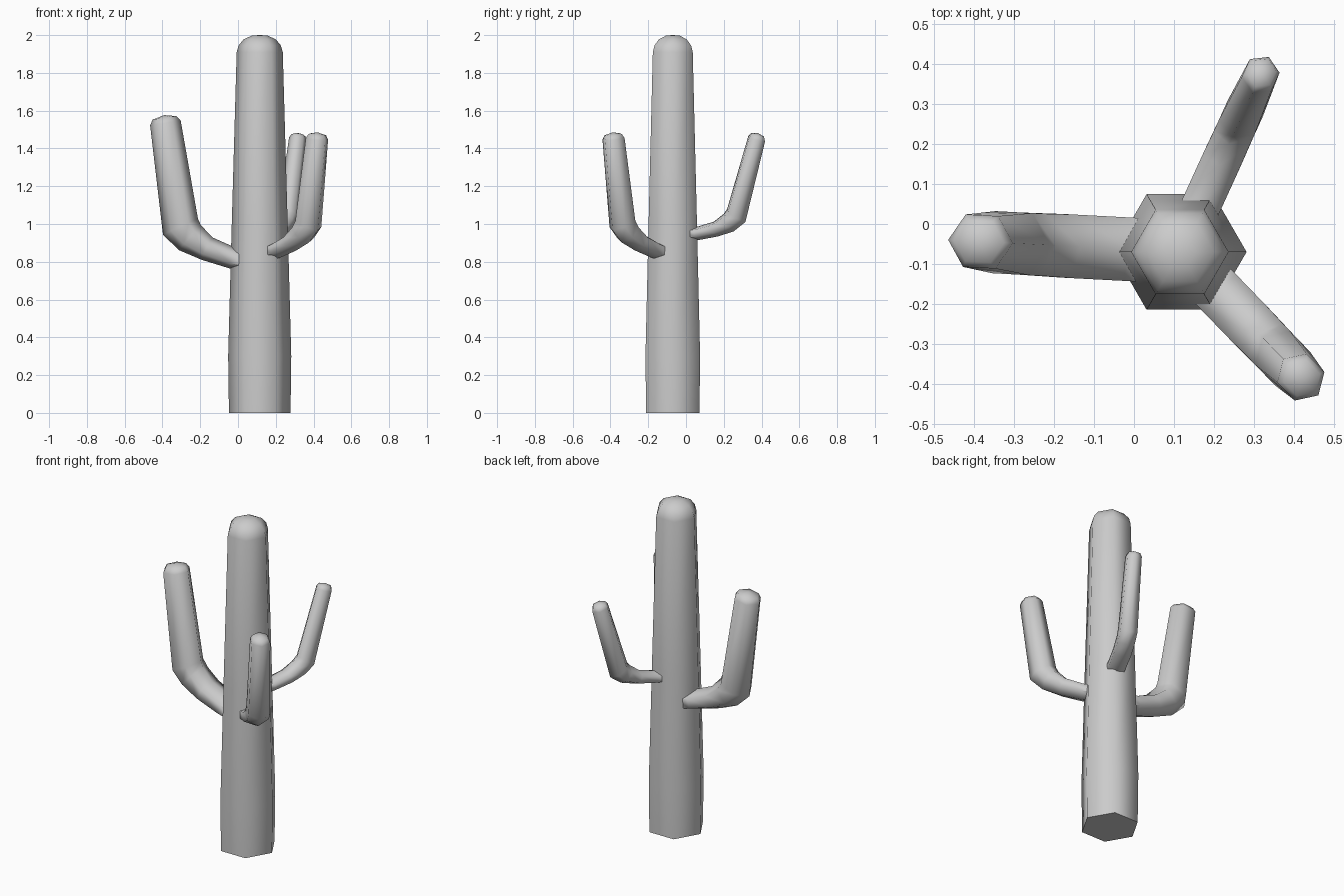
import bpy, bmesh, math
from mathutils import Vector, Matrix

if "Cube" in bpy.data.objects:
    bpy.data.objects.remove(bpy.data.objects["Cube"])

CENTRE = Vector((0.115, -0.07, 0))
SIDES = 6


def tube(name, rings, closed_tip):
    """Skin six-sided rings: (centre, in-plane axis, side axis); end in a pole."""
    bm = bmesh.new()
    loops = []
    for c, u, v in rings:
        loops.append([bm.verts.new(c + u * math.cos(i * math.tau / SIDES)
                                   + v * math.sin(i * math.tau / SIDES))
                      for i in range(SIDES)])
    for a, b in zip(loops, loops[1:]):
        for i in range(SIDES):
            j = (i + 1) % SIDES
            bm.faces.new((a[i], a[j], b[j], b[i]))
    bm.faces.new(loops[0][::-1])
    pole = bm.verts.new(closed_tip)
    for i in range(SIDES):
        bm.faces.new((loops[-1][i], loops[-1][(i + 1) % SIDES], pole))
    bmesh.ops.recalc_face_normals(bm, faces=bm.faces)
    mesh = bpy.data.meshes.new(name)
    bm.to_mesh(mesh)
    bm.free()
    ob = bpy.data.objects.new(name, mesh)
    bpy.context.collection.objects.link(ob)
    bpy.ops.object.select_all(action='DESELECT')
    ob.select_set(True)
    bpy.context.view_layer.objects.active = ob
    bpy.ops.object.shade_smooth_by_angle(angle=math.radians(70))
    return ob


# Trunk: tapering hexagonal column with a domed top
profile = [(0.163, 0), (0.167, 0.3), (0.148, 1.0), (0.122, 1.91),
           (0.112, 1.945), (0.085, 1.978), (0.04, 1.998)]
tube("trunk", [(CENTRE + Vector((0, 0, z)), Vector((r, 0, 0)), Vector((0, r, 0)))
               for r, z in profile], CENTRE + Vector((0, 0, 2.0)))

# Shared arm path, from the trunk surface: (out, up, in-plane radius, side radius)
ARM = [(-0.085, -0.02, 0.055, 0.092), (0, 0, 0.057, 0.092),
       (0.135, 0.05, 0.066, 0.092), (0.225, 0.108, 0.088, 0.09),
       (0.275, 0.165, 0.102, 0.09), (0.355, 0.715, 0.082, 0.076)]


def arm(name, azimuth, height, size, thickness, lean):
    a, t = math.radians(azimuth), math.radians(lean)
    out = Vector((math.cos(a), math.sin(a), 0))
    up = Vector((0, 0, 1))
    side = up.cross(out)
    turn = Matrix.Rotation(-t, 2)
    pts = []
    for r, z, _, _ in ARM:
        p = turn @ Vector((r, z)) * size
        pts.append(CENTRE + out * (p.x + 0.145) + up * (p.y + height))
    dirs = [(q - p).normalized() for p, q in zip(pts, pts[1:])]
    rings = []
    for i, p in enumerate(pts):
        d = (dirs[max(i - 1, 0)] + dirs[min(i, len(dirs) - 1)]).normalized()
        n = side.cross(d)
        rings.append((p, n * ARM[i][2] * thickness, side * ARM[i][3] * thickness))
    # Rounded tip
    c, u, v = rings[-1]
    d = dirs[-1]
    rings.append((c + d * 0.027 * size, u * 0.78, v * 0.78))
    return tube(name, rings, c + d * 0.042 * size)


arm("left_arm", 177, 0.82, 1.0, 1.0, 0)
arm("front_right_arm", -46, 0.865, 0.82, 0.78, 0)
arm("back_right_arm", 65.5, 0.95, 0.76, 0.62, 8)
